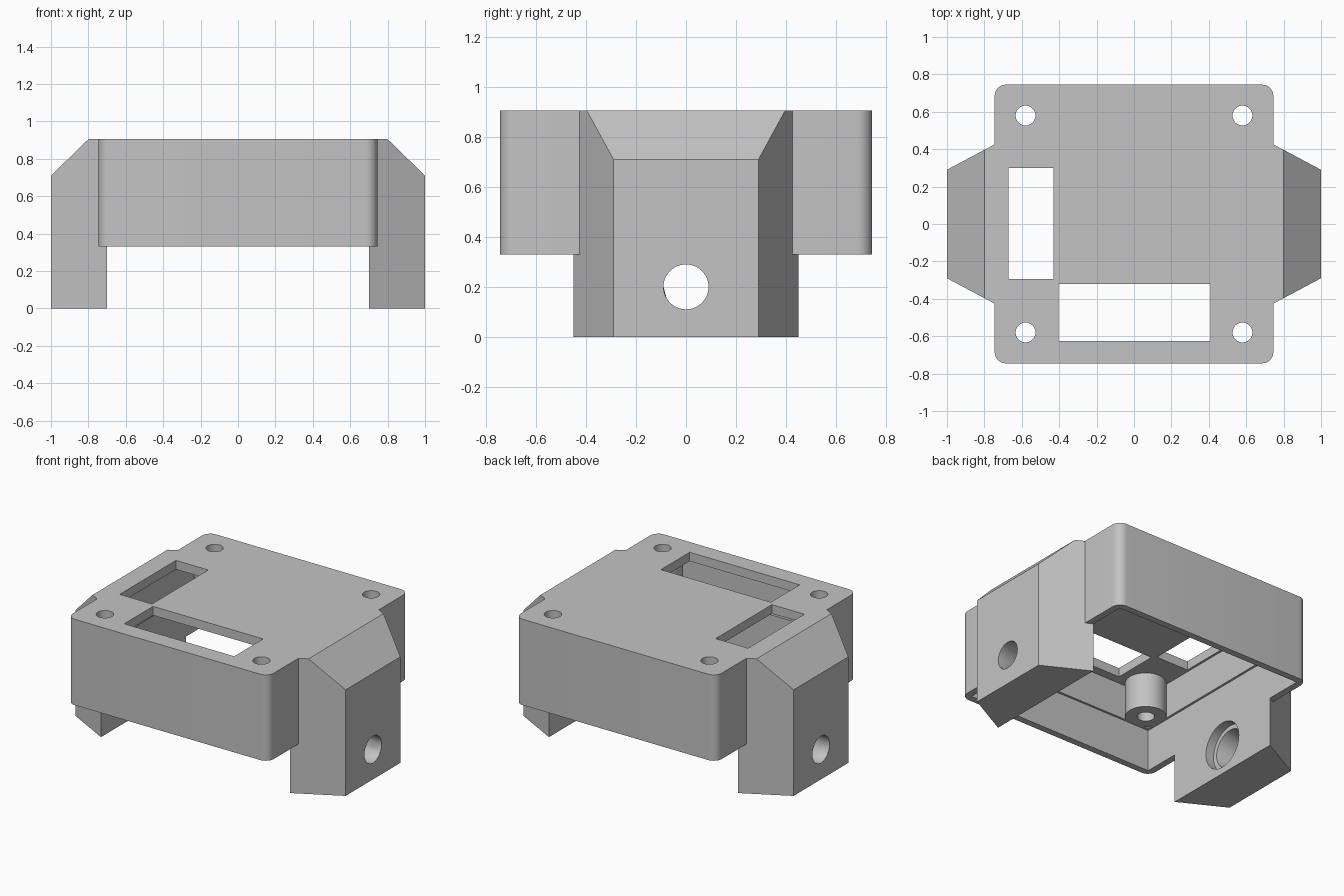
import bpy, bmesh, math
from mathutils import Vector, Matrix

cube = bpy.data.objects.get("Cube")
if cube:
    bpy.data.objects.remove(cube, do_unlink=True)

TOP, RIM, HALF = 0.905, 0.33, 0.745
LID, SEAT = 0.845, 0.61        # lid underside, ledge and post ends

grey = bpy.data.materials.new("grey_plastic")
grey.use_nodes = True
COLOR = (0.55, 0.55, 0.55, 1)
grey.diffuse_color = COLOR
grey.node_tree.nodes["Principled BSDF"].inputs["Base Color"].default_value = COLOR


def make(name, bm):
    bmesh.ops.recalc_face_normals(bm, faces=bm.faces)
    mesh = bpy.data.meshes.new(name)
    bm.to_mesh(mesh)
    bm.free()
    mesh.materials.append(grey)
    ob = bpy.data.objects.new(name, mesh)
    bpy.context.collection.objects.link(ob)
    return ob


def box(name, x0, x1, y0, y1, z0, z1, radius=0):
    bm = bmesh.new()
    bmesh.ops.create_cube(bm, size=1)
    for v in bm.verts:
        v.co = Vector((x1 if v.co.x > 0 else x0,
                       y1 if v.co.y > 0 else y0,
                       z1 if v.co.z > 0 else z0))
    if radius:
        upright = [e for e in bm.edges
                   if abs(e.verts[0].co.z - e.verts[1].co.z) > 0.1]
        bmesh.ops.bevel(bm, geom=upright, offset=radius, segments=8,
                        profile=0.5, affect='EDGES')
    return make(name, bm)


def cylinder(name, start, end, r0, r1=None, sides=48):
    start, end = Vector(start), Vector(end)
    axis = end - start
    bm = bmesh.new()
    turn = Vector((0, 0, 1)).rotation_difference(axis).to_matrix().to_4x4()
    bmesh.ops.create_cone(bm, cap_ends=True, segments=sides, radius1=r0,
                          radius2=r0 if r1 is None else r1, depth=axis.length,
                          matrix=Matrix.Translation((start + end) / 2) @ turn)
    return make(name, bm)


def ear(name, side):
    # tapered mounting block with a sloped top corner
    bm = bmesh.new()
    outline = [(0.69, -0.455), (1, -0.29), (1, 0.29), (0.69, 0.455)]
    face = bm.faces.new([bm.verts.new((side * x, y, 0)) for x, y in outline])
    extruded = bmesh.ops.extrude_face_region(bm, geom=[face])["geom"]
    bmesh.ops.translate(bm, vec=(0, 0, TOP),
                        verts=[g for g in extruded if isinstance(g, bmesh.types.BMVert)])
    bmesh.ops.bisect_plane(bm, geom=bm.verts[:] + bm.edges[:] + bm.faces[:],
                           plane_co=(side * 0.8, 0, TOP),
                           plane_no=(side * 0.195, 0, 0.2), clear_outer=True)
    bmesh.ops.holes_fill(bm, edges=[e for e in bm.edges if e.is_boundary])
    return make(name, bm)


def combine(target, tool, operation):
    mod = target.modifiers.new(tool.name, 'BOOLEAN')
    mod.object, mod.operation, mod.solver = tool, operation, 'EXACT'
    bpy.context.view_layer.objects.active = target
    bpy.ops.object.modifier_apply(modifier=mod.name)
    bpy.data.objects.remove(tool, do_unlink=True)


# Outer body and the two mounting ears
cover = box("case_cover", -HALF, HALF, -HALF, HALF, RIM, TOP, 0.06)
for side in (-1, 1):
    combine(cover, ear("mounting_ear", side), 'UNION')

# Hollow inside: wide board recess below, slightly narrower space above
for name, w, z0, z1 in (("board_recess", 0.70, -0.1, SEAT),
                        ("upper_cavity", 0.685, 0.5, LID)):
    combine(cover, box(name, -w, w, -w, w, z0, z1), 'DIFFERENCE')

# Screw posts under the lid, with holes straight through
corners = [(x, y) for x in (-0.58, 0.58) for y in (-0.58, 0.58)]
for x, y in corners:
    combine(cover, cylinder("screw_post", (x, y, SEAT), (x, y, 0.88), 0.125), 'UNION')
for x, y in corners:
    combine(cover, cylinder("screw_hole", (x, y, 0.4), (x, y, 1.1), 0.053), 'DIFFERENCE')

# Two rectangular windows in the lid
combine(cover, box("side_window", -0.67, -0.43, -0.295, 0.3, 0.8, 1.1), 'DIFFERENCE')
combine(cover, box("front_window", -0.405, 0.41, -0.625, -0.32, 0.8, 1.1), 'DIFFERENCE')

# Stepped bolt holes through the ears
for s in (-1, 1):
    for name, a, b, r0, r1 in (("bolt_hole", 0.6, 1.1, 0.09, 0.09),
                               ("bolt_cone", 0.74, 0.94, 0.13, 0.09),
                               ("bolt_recess", 0.6, 0.76, 0.155, 0.155)):
        tool = cylinder(name, (s * a, 0, 0.2), (s * b, 0, 0.2), r0, r1)
        combine(cover, tool, 'DIFFERENCE')

bpy.ops.object.select_all(action='DESELECT')
cover.select_set(True)
bpy.context.view_layer.objects.active = cover
bpy.ops.object.shade_smooth_by_angle(angle=math.radians(30))
